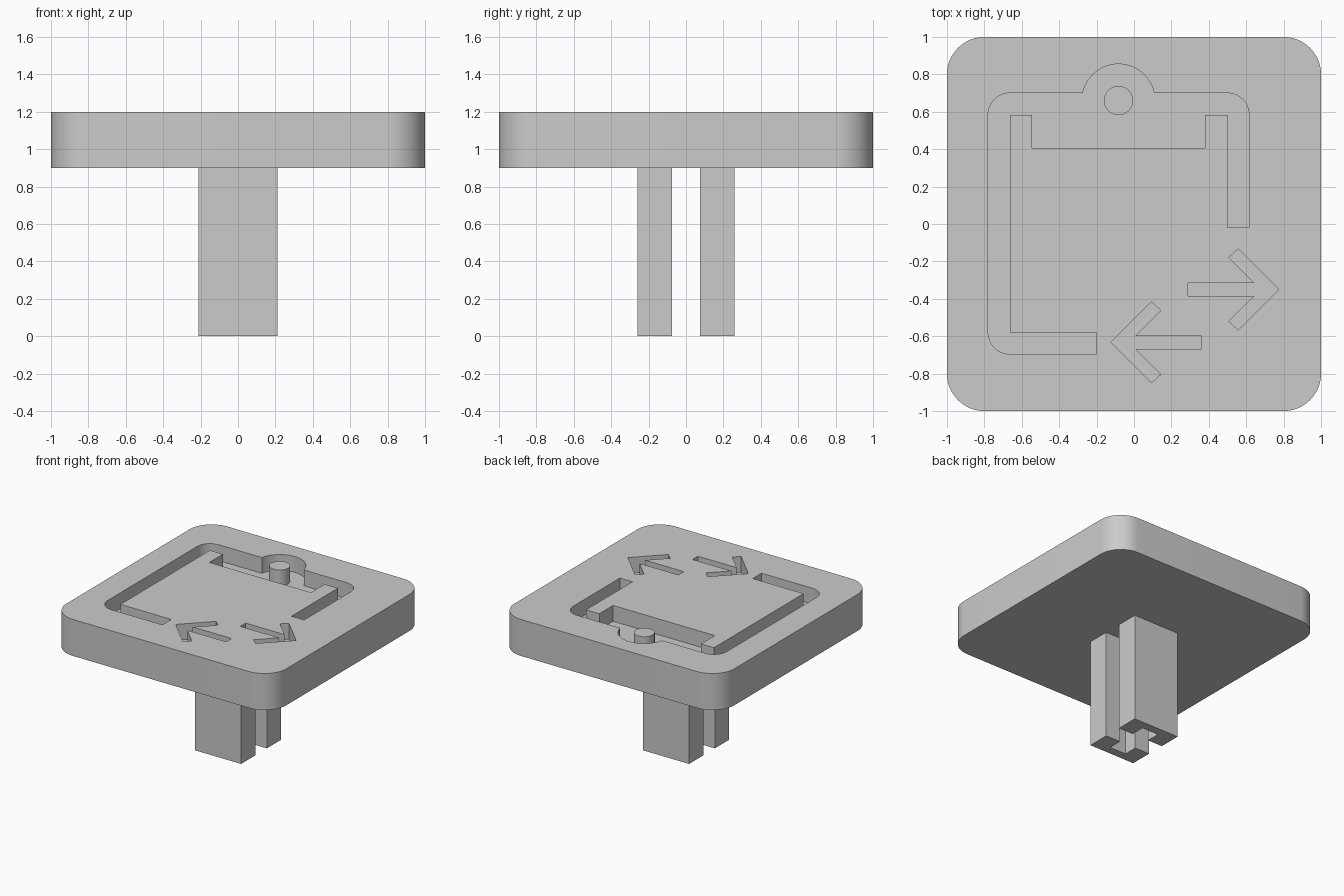
import bpy, bmesh
from math import radians, cos, sin, atan2, pi

cube = bpy.data.objects.get("Cube")
if cube:
    bpy.data.objects.remove(cube, do_unlink=True)

grey = bpy.data.materials.new("matte grey")
grey.use_nodes = True
grey.diffuse_color = (0.6, 0.6, 0.6, 1)
grey.node_tree.nodes["Principled BSDF"].inputs["Base Color"].default_value = (0.6, 0.6, 0.6, 1)


def arc(cx, cy, r, start, end, n=12):
    """Points on an arc, angles in degrees."""
    return [(cx + r * cos(radians(start + (end - start) * i / n)),
             cy + r * sin(radians(start + (end - start) * i / n))) for i in range(n + 1)]


def prism(name, outline, bottom, top):
    """Extrude a flat outline between two heights."""
    bm = bmesh.new()
    face = bm.faces.new([bm.verts.new((x, y, bottom)) for x, y in outline])
    ext = bmesh.ops.extrude_face_region(bm, geom=[face])
    verts = [g for g in ext["geom"] if isinstance(g, bmesh.types.BMVert)]
    bmesh.ops.translate(bm, vec=(0, 0, top - bottom), verts=verts)
    bmesh.ops.recalc_face_normals(bm, faces=bm.faces)
    mesh = bpy.data.meshes.new(name)
    bm.to_mesh(mesh)
    bm.free()
    mesh.materials.append(grey)
    obj = bpy.data.objects.new(name, mesh)
    bpy.context.collection.objects.link(obj)
    return obj


def activate(obj):
    bpy.ops.object.select_all(action='DESELECT')
    obj.select_set(True)
    bpy.context.view_layer.objects.active = obj


def carve(obj, cutter):
    """Subtract the cutter and discard it."""
    mod = obj.modifiers.new("carve", 'BOOLEAN')
    mod.operation, mod.solver, mod.object = 'DIFFERENCE', 'EXACT', cutter
    activate(obj)
    bpy.ops.object.modifier_apply(modifier=mod.name)
    bpy.data.objects.remove(cutter, do_unlink=True)


def smooth(obj):
    activate(obj)
    bpy.ops.object.shade_smooth_by_angle(angle=radians(30))


UNDERSIDE, TOP, FLOOR = 0.9, 1.2, 1.07

# Rounded square cap
R = 0.2
C = 1 - R
cap = prism("cap", arc(C, C, R, 0, 90) + arc(-C, C, R, 90, 180)
            + arc(-C, -C, R, 180, 270) + arc(C, -C, R, 270, 360), UNDERSIDE, TOP)

# Clipboard-shaped groove with a round clip bump at the top
left, right, high, low, r = -0.78, 0.615, 0.7, -0.695, 0.115
clip_x, clip_y, clip_r = -0.083, 0.66, 0.195
a = math_angle = atan2(high - clip_y, 0.19) * 180 / pi
groove = [(0.5, -0.02), (right, -0.02)]
groove += arc(right - r, high - r, r, 0, 90)
groove += arc(clip_x, clip_y, clip_r, a, 180 - a, 32)
groove += arc(left + r, high - r, r, 90, 180)
groove += arc(left + r, low + r, r, 180, 270)
groove += [(-0.2, low), (-0.2, -0.58), (-0.663, -0.58), (-0.663, 0.583), (-0.545, 0.583),
           (-0.545, 0.405), (0.38, 0.405), (0.38, 0.583), (0.5, 0.583)]
carve(cap, prism("groove_cutter", groove, FLOOR, TOP + 0.1))

# Two engraved arrows pointing opposite ways
half = [(0.29, 0.035), (0.643, 0.035), (0.507, 0.171), (0.557, 0.216)]
arrow = half + [(0.773, 0)] + [(x, -y) for x, y in reversed(half)]
for outline in ([(x, y - 0.35) for x, y in arrow], [(0.65 - x, y - 0.633) for x, y in arrow]):
    carve(cap, prism("arrow_cutter", outline, FLOOR, TOP + 0.1))
smooth(cap)

# Round post standing in the clip bump
smooth(prism("clip_post", arc(clip_x, clip_y, 0.078, 0, 360, 40)[:-1], FLOOR, TOP))

# Pair of channelled stem prongs under the cap
prong = [(-0.21, 0.075), (-0.21, 0.26), (0.21, 0.26), (0.21, 0.075),
         (0.075, 0.075), (0.075, 0.19), (-0.075, 0.19), (-0.075, 0.075)]
for name, side in (("stem_prong_back", 1), ("stem_prong_front", -1)):
    prism(name, [(x, side * y) for x, y in prong], 0, UNDERSIDE)
